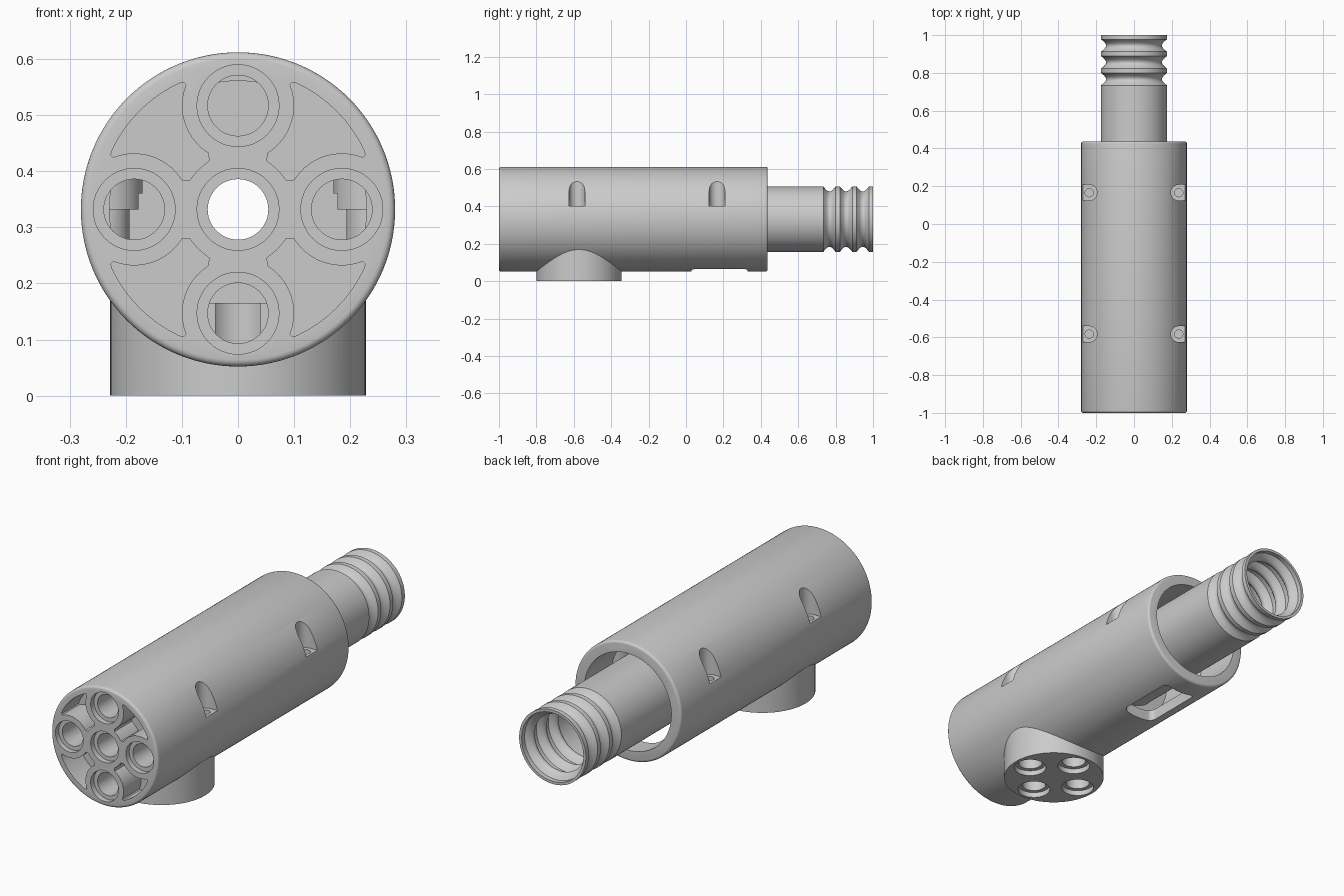
import bpy, bmesh
from math import sin, cos, pi, radians

if "Cube" in bpy.data.objects:
    bpy.data.objects.remove(bpy.data.objects["Cube"])

CZ = 0.332          # height of the main axis
R = 0.28            # body radius


def circle(r, u=0.0, v=0.0, n=64):
    return [(u + r * cos(2 * pi * i / n), v + r * sin(2 * pi * i / n)) for i in range(n)]


def loft(name, sections, axis='Z', closed=False):
    """Skin outlines [(points, position along axis), ...] into a solid."""
    bm = bmesh.new()
    rings = []
    for pts, w in sections:
        rings.append([bm.verts.new((u, v, w) if axis == 'Z' else (u, w, v)) for u, v in pts])
    pairs = list(zip(rings, rings[1:]))
    if closed:
        pairs.append((rings[-1], rings[0]))
    else:
        bm.faces.new(rings[0])
        bm.faces.new(rings[-1])
    for a, b in pairs:
        n = len(a)
        for i in range(n):
            j = (i + 1) % n
            bm.faces.new((a[i], a[j], b[j], b[i]))
    bmesh.ops.recalc_face_normals(bm, faces=bm.faces)
    me = bpy.data.meshes.new(name)
    bm.to_mesh(me)
    bm.free()
    ob = bpy.data.objects.new(name, me)
    bpy.context.collection.objects.link(ob)
    return ob


def prism(name, pts, lo, hi, axis='Z'):
    return loft(name, [(pts, lo), (pts, hi)], axis)


def boolean(target, other, op='DIFFERENCE'):
    bpy.context.view_layer.objects.active = target
    m = target.modifiers.new('cut', 'BOOLEAN')
    m.operation, m.solver, m.object = op, 'EXACT', other
    bpy.ops.object.modifier_apply(modifier=m.name)
    bpy.data.objects.remove(other)


def stepped_hole(u, v, lo, hi, axis):
    big, small = circle(0.073, u, v, 48), circle(0.054, u, v, 48)
    return loft('hole_cutter', [(big, lo - 0.02), (big, lo + 0.025),
                                (small, lo + 0.0251), (small, hi)], axis)


def smooth(ob):
    bpy.ops.object.select_all(action='DESELECT')
    ob.select_set(True)
    bpy.context.view_layer.objects.active = ob
    bpy.ops.object.shade_smooth_by_angle(angle=radians(32))


# main barrel with rounded rims
f = 0.012
rim = [(R - f + f * sin(a * pi / 8), f - f * cos(a * pi / 8)) for a in range(5)]
secs = [(circle(r, 0, CZ, 128), -1 + d) for r, d in rim]
secs += [(circle(r, 0, CZ, 128), 0.437 - d) for r, d in reversed(rim)]
body = loft('main_body', secs, 'Y')

# round socket underneath
BY = -0.572
boolean(body, prism('socket', circle(0.228, 0, BY, 96), 0, CZ), 'UNION')

# inner cavities, leaving screw columns and the socket block standing
SCREWS = [(s * 0.237, y) for s in (-1, 1) for y in (-0.583, 0.166)]
for lo, hi in ((-0.82, -0.12), (-0.04, 0.6)):
    cav = prism('cavity_cutter', circle(0.229, 0, CZ, 96), lo, hi, 'Y')
    for x, y in SCREWS:
        if lo < y < hi:
            boolean(cav, prism('upper_column', circle(0.067, x, y, 40), CZ, 0.7))
            boolean(cav, prism('lower_column', circle(0.044, x, y, 40), 0, CZ + 0.01))
    if lo < BY < hi:
        boolean(cav, prism('socket_block', circle(0.2275, 0, BY, 96), -0.1, 0.165))
    boolean(body, cav)
boolean(body, prism('bore_cutter', circle(0.12, 0, CZ), -0.2, 0.1, 'Y'))

# five cable holes in the front, four in the socket
CROSS = [(1, 0), (0, 1), (-1, 0), (0, -1)]
for u, v in CROSS + [(0, 0)]:
    boolean(body, stepped_hole(0.185 * u, CZ + 0.185 * v, -1, -0.75, 'Y'))
for u, v in CROSS:
    boolean(body, stepped_hole(0.142 * u, BY + 0.142 * v, 0, 0.36, 'Z'))

# four curved weight-saving pockets in the front
half = [(0.248 * cos(radians(a)), 0.248 * sin(radians(a))) for a in (45, 50, 55, 60, 65)]
half.append((0.097, 0.2265))
half += [(0.1 * cos(radians(a)), 0.185 + 0.1 * sin(radians(a))) for a in range(22, -61, -8)]
half += [(0.0515, 0.0865), (0.0609, 0.0793)]
pocket = half + [(0.0707, 0.0707)] + [(y, x) for x, y in reversed(half[1:])]
for c, s in CROSS:
    pts = [(x * c - y * s, CZ + x * s + y * c) for x, y in pocket]
    boolean(body, prism('pocket_cutter', pts, -1.05, -0.87, 'Y'))

# screw recesses and screw holes on both sides
for x, y in SCREWS:
    s = 1 if x > 0 else -1
    d = [(x - s * 0.042 * sin(radians(a)), y + 0.042 * cos(radians(a))) for a in range(0, 181, 9)]
    d += [(s * 0.4, y - 0.042), (s * 0.4, y + 0.042)]
    boolean(body, prism('recess_cutter', d, 0.402, 0.7))
    boolean(body, prism('screw_cutter', circle(0.022, x, y, 32), 0.25, 0.45))

# rounded window in the underside
win = []
for cx, cy, a0 in ((0.06, 0.305, 0), (-0.06, 0.305, 90), (-0.06, 0.055, 180), (0.06, 0.055, 270)):
    win += [(cx + 0.025 * cos(radians(a0 + a)), cy + 0.025 * sin(radians(a0 + a)))
            for a in range(0, 91, 15)]
boolean(body, prism('window_cutter', win, -0.1, 0.2))
smooth(body)

# thin-walled rear tube with three grooves
outer = [(0.175, -0.08)]
for c in (0.767, 0.856, 0.945):
    outer += [(0.175 - 0.027 * sin(pi * i / 12), c - 0.033 + 0.066 * i / 12) for i in range(13)]
outer.append((0.175, 1.0))
wall = outer + [(r - 0.013, y) for r, y in reversed(outer)]
tube = loft('rear_tube', [(circle(r, 0, CZ, 96), y) for r, y in wall], 'Y', closed=True)
smooth(tube)
